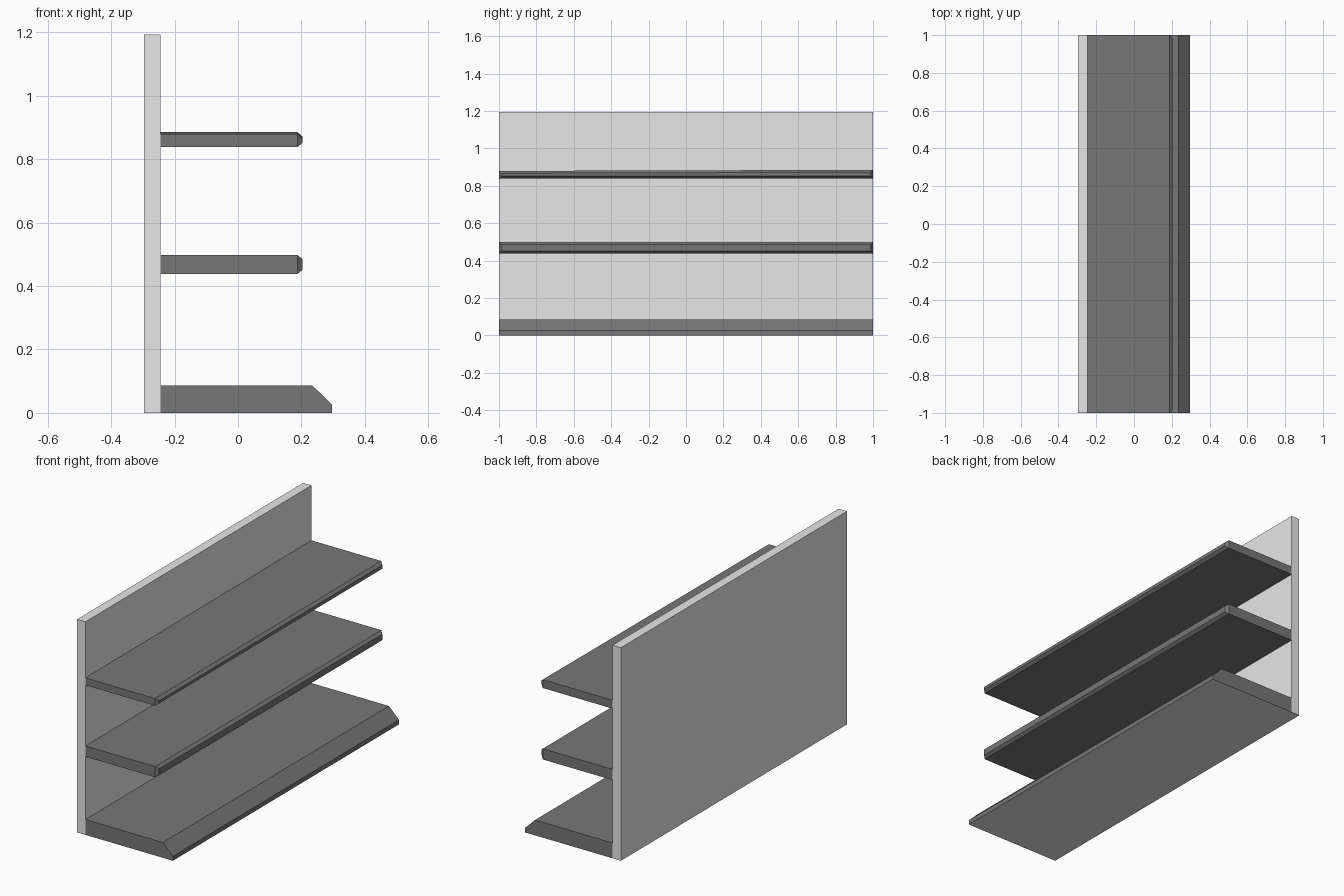
import bpy
import bmesh

cube = bpy.data.objects.get("Cube")
if cube:
    bpy.data.objects.remove(cube, do_unlink=True)


def make_material(name, value):
    mat = bpy.data.materials.new(name)
    mat.use_nodes = True
    colour = (value, value, value, 1.0)
    mat.diffuse_color = colour
    mat.node_tree.nodes["Principled BSDF"].inputs["Base Color"].default_value = colour
    return mat


light_grey = make_material("light_grey", 0.8)
dark_grey = make_material("dark_grey", 0.185)

HALF = 1.0      # half the length of the unit
BACK = -0.297   # outer face of the back panel
WALL = -0.245   # inner face of the back panel


def extrude_profile(name, profile, materials):
    """Sweep an (x, z) profile along the full length."""
    bm = bmesh.new()
    face = bm.faces.new([bm.verts.new((x, -HALF, z)) for x, z in profile])
    swept = bmesh.ops.extrude_face_region(bm, geom=[face])["geom"]
    verts = [v for v in swept if isinstance(v, bmesh.types.BMVert)]
    bmesh.ops.translate(bm, verts=verts, vec=(0, 2 * HALF, 0))
    return finish(name, bm, materials)


def finish(name, bm, materials):
    bmesh.ops.recalc_face_normals(bm, faces=bm.faces)
    mesh = bpy.data.meshes.new(name)
    bm.to_mesh(mesh)
    bm.free()
    for mat in materials:
        mesh.materials.append(mat)
    obj = bpy.data.objects.new(name, mesh)
    bpy.context.collection.objects.link(obj)
    return obj


def make_shelf(name, bottom, top, rise=0.0):
    """A board whose front edge narrows to a slightly inset lip."""
    lip_start, lip_end, inset = 0.187, 0.203, 0.013
    bm = bmesh.new()
    rings = []
    for x, cut in ((WALL, 0), (lip_start, 0), (lip_end, inset)):
        y = HALF - cut
        corners = ((-y, bottom + cut), (y, bottom + cut),
                   (y, top + rise - cut), (-y, top - cut))
        rings.append([bm.verts.new((x, cy, cz)) for cy, cz in corners])
    for a, b in zip(rings, rings[1:]):
        for i in range(4):
            j = (i + 1) % 4
            bm.faces.new((a[i], a[j], b[j], b[i]))
    bm.faces.new(rings[0])
    bm.faces.new(rings[-1])
    return finish(name, bm, [dark_grey])


# Upright back panel
extrude_profile("back_panel",
                [(BACK, 0), (WALL, 0), (WALL, 1.193), (BACK, 1.193)],
                [light_grey])

# Base plinth with sloped front and a light underside
base = extrude_profile("base_plinth",
                       [(WALL, 0), (0.297, 0), (0.297, 0.025),
                        (0.235, 0.086), (WALL, 0.086)],
                       [dark_grey, light_grey])
for poly in base.data.polygons:
    poly.material_index = 1 if poly.normal.z < -0.9 else 0

# Shelves
make_shelf("lower_shelf", 0.438, 0.498)
make_shelf("upper_shelf", 0.838, 0.879, rise=0.006)
